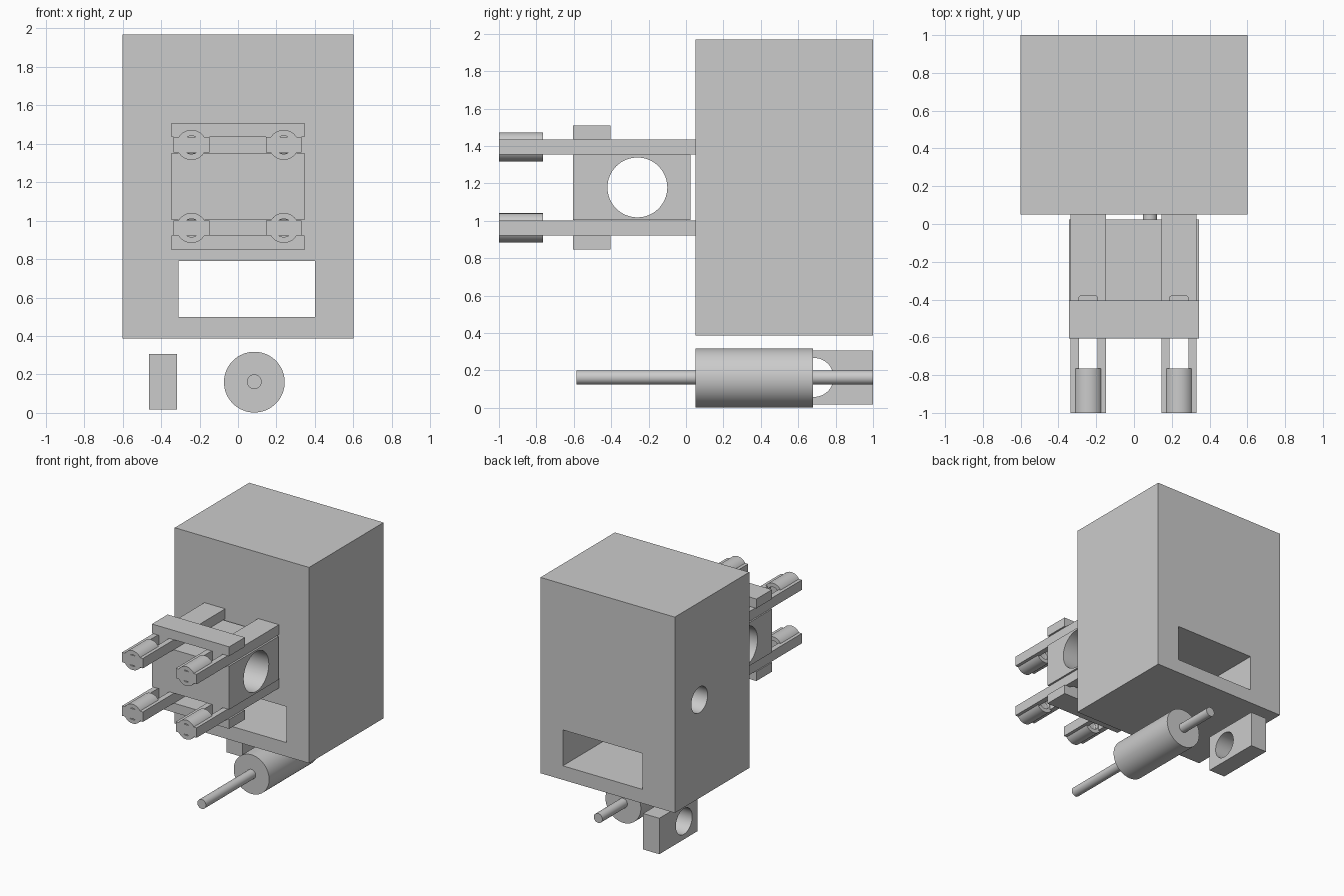
import bpy, bmesh, math
from mathutils import Matrix

if "Cube" in bpy.data.objects:
    bpy.data.objects.remove(bpy.data.objects["Cube"])


def make_object(name, bm):
    bmesh.ops.recalc_face_normals(bm, faces=bm.faces)
    mesh = bpy.data.meshes.new(name)
    bm.to_mesh(mesh)
    bm.free()
    ob = bpy.data.objects.new(name, mesh)
    bpy.context.collection.objects.link(ob)
    return ob


def box(name, x, y, z):
    bm = bmesh.new()
    bmesh.ops.create_cube(bm, size=1)
    for v in bm.verts:
        for i, (a, b) in enumerate((x, y, z)):
            v.co[i] = (a + b) / 2 + v.co[i] * (b - a)
    return make_object(name, bm)


def cylinder(name, axis, r, start, end, c):
    """Cylinder along x or y; c holds the other two coordinates."""
    bm = bmesh.new()
    mid = (start + end) / 2
    if axis == 'Y':
        m = Matrix.Translation((c[0], mid, c[1])) @ Matrix.Rotation(math.pi / 2, 4, 'X')
    else:
        m = Matrix.Translation((mid, c[0], c[1])) @ Matrix.Rotation(math.pi / 2, 4, 'Y')
    bmesh.ops.create_cone(bm, cap_ends=True, segments=64, radius1=r, radius2=r,
                          depth=end - start, matrix=m)
    return make_object(name, bm)


def cut(ob, cutter):
    mod = ob.modifiers.new("cut", 'BOOLEAN')
    mod.operation = 'DIFFERENCE'
    mod.solver = 'EXACT'
    mod.object = cutter
    bpy.context.view_layer.objects.active = ob
    bpy.ops.object.modifier_apply(modifier=mod.name)
    bpy.data.objects.remove(cutter)


def smooth(ob):
    bpy.ops.object.select_all(action='DESELECT')
    ob.select_set(True)
    bpy.context.view_layer.objects.active = ob
    bpy.ops.object.shade_smooth_by_angle(angle=math.radians(30))


# Main housing with a window right through and a blind bore in its left side
housing = box("housing", (-0.6, 0.6), (0.05, 1), (0.387, 1.968))
cut(housing, box("cutter", (-0.31, 0.4), (-0.2, 1.2), (0.5, 0.79)))
cut(housing, cylinder("cutter", 'X', 0.104, -0.8, -0.3, (0.685, 1.18)))
smooth(housing)

# Slider block with a cross bore
slider = box("slider_block", (-0.345, 0.345), (-0.605, 0.025), (1.003, 1.353))
cut(slider, cylinder("cutter", 'X', 0.16, -0.6, 0.6, (-0.26, 1.178)))
smooth(slider)

# Slotted rails with end sleeves, and crossbars clamping them above and below
for s, level in ((1, "upper"), (-1, "lower")):
    zc = 1.178 + s * 0.216
    zs = (zc - 0.04, zc + 0.04)
    for xc, side in ((-0.242, "left"), (0.238, "right")):
        rail = box(f"{level}_{side}_rail", (xc - 0.093, xc + 0.093), (-1, 0.05), zs)
        slot = box("cutter", (xc - 0.05, xc + 0.05), (-0.8, -0.38), (zc - 0.1, zc + 0.1))
        bm = bmesh.new()
        bm.from_mesh(slot.data)
        edges = [e for e in bm.edges if abs(e.verts[0].co.z - e.verts[1].co.z) > 0.1]
        bmesh.ops.bevel(bm, geom=edges, offset=0.015, segments=4, profile=0.5, affect='EDGES')
        bm.to_mesh(slot.data)
        bm.free()
        cut(rail, slot)
        sleeve = cylinder(f"{level}_{side}_sleeve", 'Y', 0.078, -1, -0.765, (xc, zc))
        cut(sleeve, cylinder("cutter", 'Y', 0.047, -1.2, -0.6, (xc, zc)))
        smooth(sleeve)
        # Peg through the slot joining crossbar and slider
        box(f"{level}_{side}_peg", (xc - 0.045, xc + 0.045), (-0.6, -0.41), zs)
    near, far = sorted((zc + s * 0.04, zc + s * 0.115))
    box(f"{level}_crossbar", (-0.345, 0.345), (-0.605, -0.405), (near, far))

# Roller on a long shaft
smooth(cylinder("roller", 'Y', 0.158, 0.05, 0.68, (0.085, 0.16)))
smooth(cylinder("roller_shaft", 'Y', 0.038, -0.585, 1, (0.085, 0.162)))

# Loose bored bearing block
bearing = box("bearing_block", (-0.462, -0.317), (0.51, 1), (0.017, 0.307))
cut(bearing, cylinder("cutter", 'X', 0.104, -0.7, 0, (0.685, 0.162)))
smooth(bearing)
